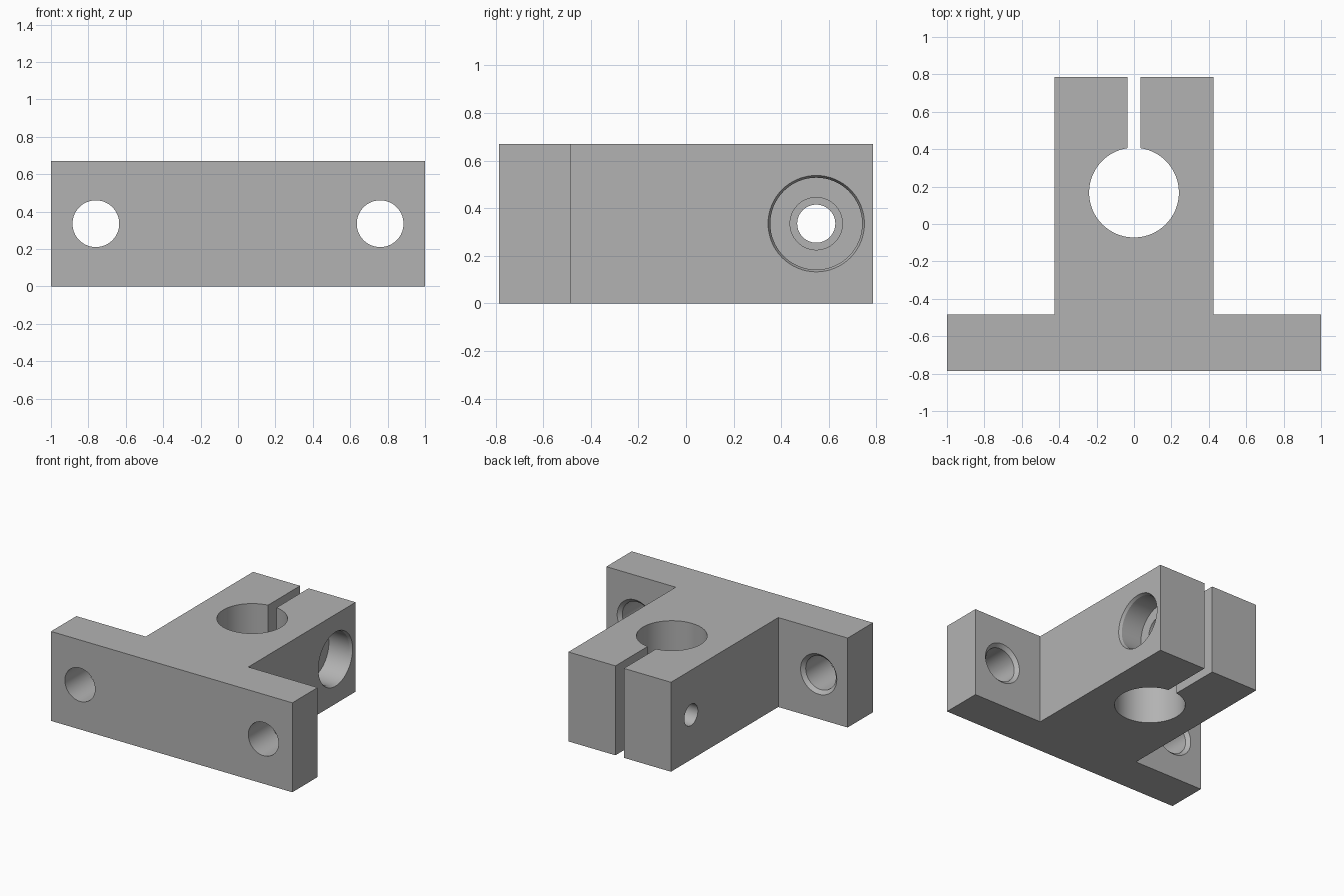
import bpy, bmesh, math
from mathutils import Matrix, Vector

if "Cube" in bpy.data.objects:
    bpy.data.objects.remove(bpy.data.objects["Cube"])

HEIGHT = 0.67
MID = HEIGHT / 2
BACK, FRONT, STEP = 0.785, -0.785, -0.485
STEM = 0.425          # half width of the clamp block
SLIT = 0.035          # half width of the clamping slit
BORE_Y, BORE_R = 0.168, 0.24
BOLT_Y = 0.547

grey = bpy.data.materials.new("machined grey")
grey.use_nodes = True
colour = (0.45, 0.45, 0.45, 1)
grey.diffuse_color = colour
grey.node_tree.nodes["Principled BSDF"].inputs["Base Color"].default_value = colour


def add_object(name, bm):
    bmesh.ops.recalc_face_normals(bm, faces=bm.faces)
    mesh = bpy.data.meshes.new(name)
    bm.to_mesh(mesh)
    bm.free()
    mesh.materials.append(grey)
    obj = bpy.data.objects.new(name, mesh)
    bpy.context.collection.objects.link(obj)
    return obj


def drill(body, name, profile, origin, axis, steps=64):
    """Cut a round stepped hole; profile is (radius, depth along axis)."""
    bm = bmesh.new()
    turn = Vector((0, 0, 1)).rotation_difference(Vector(axis)).to_matrix().to_4x4()
    place = Matrix.Translation(origin) @ turn
    rings = []
    for r, d in profile:
        angles = [math.tau * i / steps for i in range(steps)]
        rings.append([bm.verts.new(place @ Vector((r * math.cos(a), r * math.sin(a), d)))
                      for a in angles])
    for low, high in zip(rings, rings[1:]):
        for i in range(steps):
            j = (i + 1) % steps
            bm.faces.new((low[i], low[j], high[j], high[i]))
    bm.faces.new(rings[0])
    bm.faces.new(rings[-1])
    cutter = add_object(name, bm)
    cutter.hide_render = True
    mod = body.modifiers.new(name, 'BOOLEAN')
    mod.operation = 'DIFFERENCE'
    mod.solver = 'EXACT'
    mod.object = cutter
    bpy.context.view_layer.objects.active = body
    bpy.ops.object.modifier_apply(modifier=name)
    bpy.data.objects.remove(cutter)


# T-shaped outline with the slit and shaft bore, extruded upwards
right = [(1, FRONT), (1, STEP), (STEM, STEP), (STEM, BACK), (SLIT, BACK)]
gap = math.asin(SLIT / BORE_R)
segments = 72
arc = []
for i in range(segments + 1):
    a = math.pi / 2 - gap - (math.tau - 2 * gap) * i / segments
    arc.append((BORE_R * math.cos(a), BORE_Y + BORE_R * math.sin(a)))
left = [(-x, y) for x, y in reversed(right)]

bm = bmesh.new()
base = bm.faces.new([bm.verts.new((x, y, 0)) for x, y in right + arc + left])
top = bmesh.ops.extrude_face_region(bm, geom=[base], use_keep_orig=True)
bmesh.ops.translate(bm, vec=(0, 0, HEIGHT),
                    verts=[v for v in top["geom"] if isinstance(v, bmesh.types.BMVert)])
body = add_object("shaft_clamp_bracket", bm)

# Mounting holes through the flange, chamfered at the rear
for side, x in (("left", 0.76), ("right", -0.76)):
    drill(body, side + "_mounting_hole",
          [(0.175, -0.025), (0.125, 0.025), (0.125, 0.4)],
          (x, STEP, MID), (0, -1, 0))

# Clamp bolt: chamfered counterbore and clearance hole on one jaw
drill(body, "bolt_counterbore",
      [(0.212, -0.02), (0.193, 0.02), (0.193, 0.19), (0.11, 0.19), (0.11, STEM)],
      (STEM, BOLT_Y, MID), (-1, 0, 0))

# Threaded hole in the other jaw
drill(body, "threaded_hole", [(0.08, 0), (0.08, 0.5)],
      (0, BOLT_Y, MID), (-1, 0, 0))

# Smooth bores, sharp edges
bpy.ops.object.select_all(action='DESELECT')
body.select_set(True)
bpy.context.view_layer.objects.active = body
bpy.ops.object.shade_smooth_by_angle(angle=math.radians(20))
